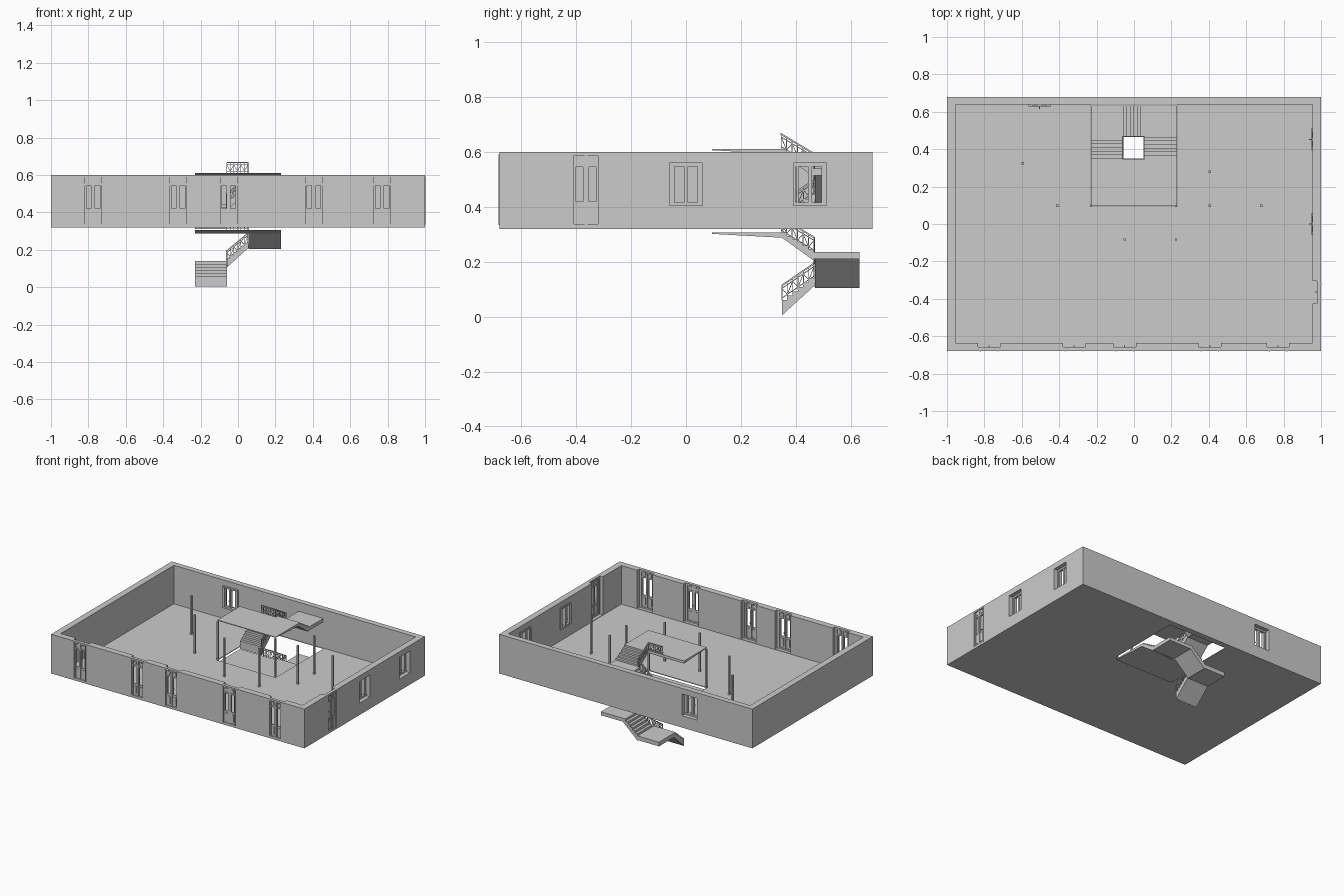
import bpy, bmesh
from math import pi
from mathutils import Matrix, Vector

cube = bpy.data.objects.get("Cube")
if cube:
    bpy.data.objects.remove(cube, do_unlink=True)

grey = bpy.data.materials.new("light grey")
grey.use_nodes = True
grey.diffuse_color = (0.6, 0.6, 0.6, 1)
grey.node_tree.nodes["Principled BSDF"].inputs["Base Color"].default_value = (0.6, 0.6, 0.6, 1)

BASE, TOP = 0.32, 0.60
STOREY = 0.305


def add_box(bm, x0, x1, y0, y1, z0, z1):
    size = Matrix.Diagonal((x1 - x0, y1 - y0, z1 - z0, 1))
    mid = Matrix.Translation(((x0 + x1) / 2, (y0 + y1) / 2, (z0 + z1) / 2))
    bmesh.ops.create_cube(bm, size=1, matrix=mid @ size)


def add_beam(bm, p, q, w):
    """Square bar running from p to q."""
    p, q = Vector(p), Vector(q)
    d = q - p
    turn = d.to_track_quat('Z', 'Y').to_matrix().to_4x4()
    bmesh.ops.create_cube(bm, size=1, matrix=Matrix.Translation((p + q) / 2) @ turn
                          @ Matrix.Diagonal((w, w, d.length, 1)))


def add_prism(bm, profile, origin, along, across):
    """Extrude a (distance, height) profile by the vector across."""
    o, a = Vector(origin), Vector(along)
    face = bm.faces.new([bm.verts.new(o + a * s + Vector((0, 0, z))) for s, z in profile])
    new = bmesh.ops.extrude_face_region(bm, geom=[face])["geom"]
    bmesh.ops.translate(bm, verts=[v for v in new if isinstance(v, bmesh.types.BMVert)], vec=across)


def finish(name, bm, matrix=None):
    bmesh.ops.recalc_face_normals(bm, faces=bm.faces)
    mesh = bpy.data.meshes.new(name)
    bm.to_mesh(mesh)
    bm.free()
    mesh.materials.append(grey)
    obj = bpy.data.objects.new(name, mesh)
    if matrix:
        obj.matrix_world = matrix
    bpy.context.collection.objects.link(obj)
    return obj


def on_wall(side, pos):
    """Placement with local x along the wall and local -y pointing outward."""
    return {"front": Matrix.Translation((pos, -0.68, 0)),
            "right": Matrix.Translation((1, pos, 0)) @ Matrix.Rotation(pi / 2, 4, 'Z'),
            "back": Matrix.Translation((pos, 0.68, 0)) @ Matrix.Rotation(pi, 4, 'Z')}[side]


doors = [("front", x) for x in (-0.775, -0.32, -0.05, 0.405, 0.77)] + [("right", -0.365)]
windows = [("right", 0.0), ("right", 0.452), ("back", -0.505)]

# Shell: solid block, hollowed, with stairwell, doors and windows cut out
bm = bmesh.new()
add_box(bm, -1, 1, -0.68, 0.68, BASE, TOP)
shell = finish("walls_and_floor", bm)


def cut(x0, x1, y0, y1, z0, z1, matrix=None):
    bm = bmesh.new()
    add_box(bm, x0, x1, y0, y1, z0, z1)
    cutter = finish("cutter", bm, matrix)
    cutter.hide_render = True
    mod = shell.modifiers.new("cut", 'BOOLEAN')
    mod.operation, mod.solver, mod.object = 'DIFFERENCE', 'EXACT', cutter
    bpy.context.view_layer.objects.active = shell
    bpy.ops.object.modifier_apply(modifier=mod.name)
    bpy.data.objects.remove(cutter, do_unlink=True)


cut(-0.955, 0.955, -0.635, 0.64, BASE + 0.005, 0.7)
cut(-0.232, 0.232, 0.093, 0.638, 0.2, 0.4)
for side, pos in doors:
    cut(-0.06, 0.06, -0.05, 0.1, 0.328, 0.7, on_wall(side, pos))
for side, pos in windows:
    cut(-0.06, 0.06, -0.05, 0.1, 0.405, 0.56, on_wall(side, pos))

# Double doors: frame, two leaves with open panes, solid lower and upper panels
for side, pos in doors:
    bm = bmesh.new()
    add_box(bm, -0.06, 0.06, 0, 0.022, 0.588, TOP)
    add_box(bm, -0.06, 0.06, 0, 0.022, 0.328, 0.338)
    add_box(bm, -0.048, 0.048, 0.004, 0.018, 0.545, 0.554)
    add_box(bm, -0.005, 0.005, 0.002, 0.02, 0.338, 0.588)
    for s in (-1, 1):
        def leaf(u0, u1, *rest):
            add_box(bm, *sorted((s * u0, s * u1)), *rest)
        leaf(0.048, 0.06, 0, 0.022, 0.338, 0.588)
        leaf(0.044, 0.05, -0.003, 0.02, 0.335, 0.592)
        leaf(0.036, 0.048, 0.006, 0.016, 0.338, 0.588)
        leaf(0.005, 0.011, 0.006, 0.016, 0.338, 0.588)
        leaf(0.005, 0.04, 0.008, 0.014, 0.338, 0.42)
        leaf(0.013, 0.034, 0.005, 0.017, 0.352, 0.405)
        leaf(0.005, 0.04, 0.008, 0.014, 0.554, 0.588)
        leaf(0.013, 0.034, 0.005, 0.017, 0.56, 0.58)
    add_box(bm, -0.003, 0.003, 0.02, 0.03, 0.45, 0.456)
    finish("door", bm, on_wall(side, pos))

# Casement windows set near the inner face
for side, pos in windows:
    bm = bmesh.new()
    add_box(bm, -0.06, 0.06, 0.028, 0.048, 0.548, 0.56)
    add_box(bm, -0.06, 0.06, 0.028, 0.052, 0.405, 0.417)
    for u, w in ((-0.055, 0.01), (0.055, 0.01), (-0.045, 0.007), (0.045, 0.007), (0, 0.014)):
        add_box(bm, u - w / 2, u + w / 2, 0.03, 0.052, 0.41, 0.555)
    add_box(bm, -0.003, 0.003, 0.052, 0.064, 0.47, 0.476)
    finish("window", bm, on_wall(side, pos))

# Slender posts
for x, y in ((-0.595, 0.325), (0.405, 0.28), (-0.41, 0.098), (-0.23, 0.098), (0.225, 0.098),
             (0.405, 0.098), (0.68, 0.098), (-0.05, -0.083), (0.225, -0.083)):
    bm = bmesh.new()
    add_box(bm, x - 0.006, x + 0.006, y - 0.006, y + 0.006, BASE + 0.002, TOP)
    finish("post", bm)


def add_flight(bm, origin, along, across, run, z0, z1, steps, under0, under1):
    profile = [(0, under0)]
    rise, tread = (z1 - z0) / steps, run / steps
    for i in range(steps):
        profile += [(i * tread, z0 + (i + 1) * rise), ((i + 1) * tread, z0 + (i + 1) * rise)]
    add_prism(bm, profile + [(run, under1)], origin, along, across)


def add_railing(bm, p, q, height=0.054, count=6):
    p, q, up = Vector(p), Vector(q), Vector((0, 0, height))
    add_beam(bm, p + up, q + up, 0.006)
    add_beam(bm, p + up * 0.15, q + up * 0.15, 0.003)
    add_beam(bm, p + up * 0.8, q + up * 0.8, 0.003)
    feet = [p.lerp(q, i / count) for i in range(count + 1)]
    for foot in feet:
        add_beam(bm, foot, foot + up, 0.003)
    for i, (a, b) in enumerate(zip(feet, feet[1:])):
        low, high = (a, b) if i % 2 else (b, a)
        add_beam(bm, low + up * 0.15, high + up * 0.8, 0.0025)


# Two identical stair storeys: three flights around an open well, with a top platform
for name, dz in (("lower", 0), ("upper", STOREY)):
    lift = Matrix.Translation((0, 0, dz))
    bm = bmesh.new()
    add_flight(bm, (-0.23, 0.35, 0), (0, 1, 0), (0.17, 0, 0), 0.115, 0.045, 0.14, 6, 0.005, 0.11)
    add_flight(bm, (-0.06, 0.47, 0), (1, 0, 0), (0, 0.163, 0), 0.115, 0.14, 0.235, 6, 0.105, 0.21)
    add_flight(bm, (0.23, 0.465, 0), (0, -1, 0), (-0.175, 0, 0), 0.115, 0.235, 0.307, 6, 0.205, 0.288)
    add_box(bm, -0.23, -0.06, 0.465, 0.633, 0.11, 0.14)
    add_box(bm, 0.055, 0.23, 0.465, 0.633, 0.21, 0.235)
    add_prism(bm, [(0, 0.302), (0, 0.307), (0.255, 0.307), (0.255, 0.288)],
              (-0.23, 0.095, 0), (0, 1, 0), (0.46, 0, 0))
    finish(name + "_stairs", bm, lift)

    bm = bmesh.new()
    corners = [(-0.06, 0.35, 0.06), (-0.06, 0.467, 0.14), (0.053, 0.467, 0.235),
               (0.053, 0.347, 0.307), (-0.06, 0.347, 0.307)]
    for p, q in zip(corners, corners[1:]):
        add_railing(bm, p, q)
    finish(name + "_railing", bm, lift)
